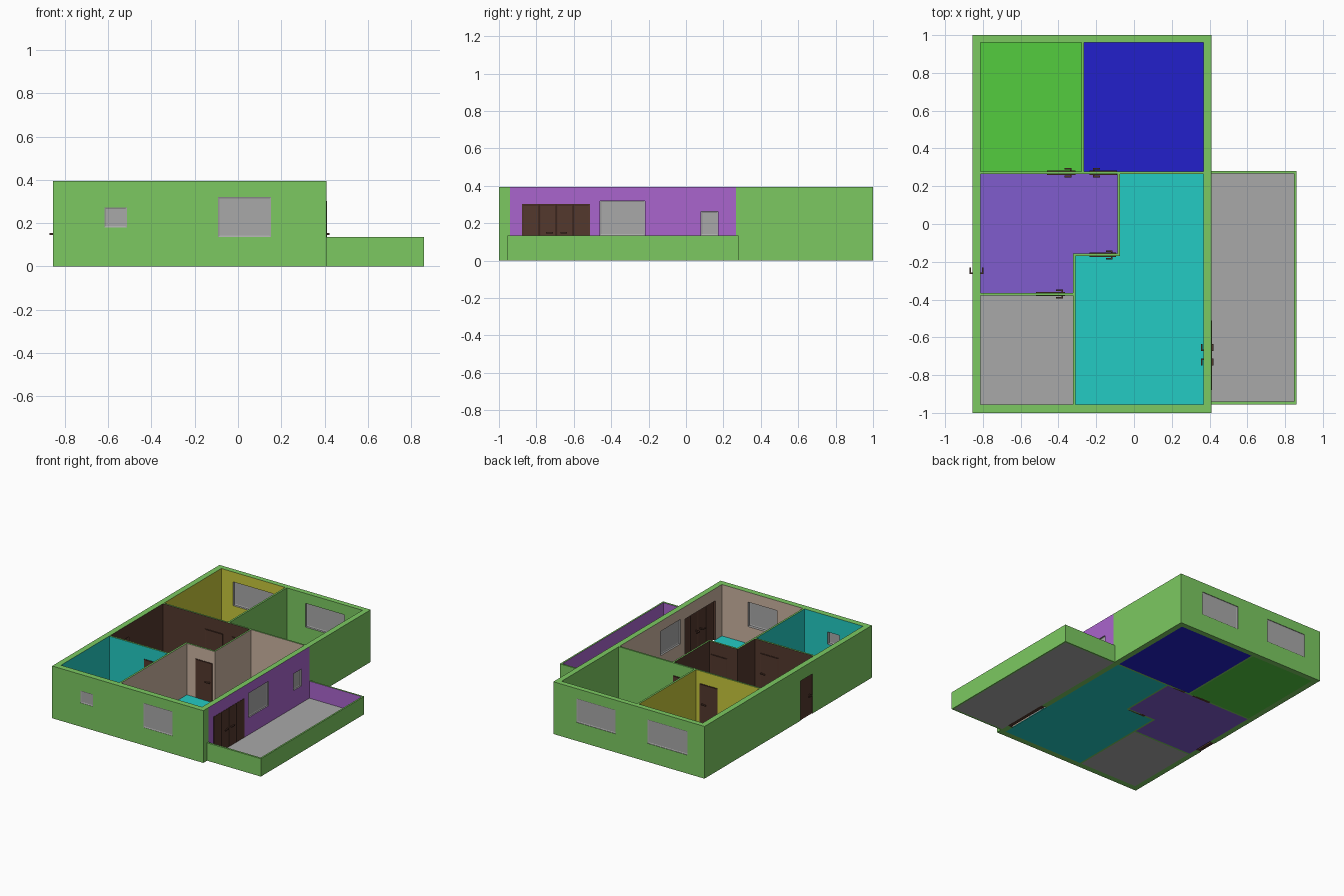
import bpy, bmesh

if "Cube" in bpy.data.objects:
    bpy.data.objects.remove(bpy.data.objects["Cube"])

# ---- Colours (sRGB 0-255 converted to linear) ----
PALETTE = {
    "wall_green": (124, 201, 97), "terrace_purple": (170, 101, 205),
    "cream": (203, 180, 161), "olive_yellow": (200, 200, 59),
    "dark_brown": (84, 56, 45), "turquoise": (35, 203, 196),
    "grey": (169, 169, 169), "grass_green": (83, 204, 63),
    "deep_blue": (34, 32, 203), "violet": (128, 92, 205),
}


def linear(v):
    v /= 255
    return v / 12.92 if v <= 0.04045 else ((v + 0.055) / 1.055) ** 2.4


NAMES = list(PALETTE)
MATS = []
for n in NAMES:
    m = bpy.data.materials.new(n)
    m.diffuse_color = (*[linear(c) for c in PALETTE[n]], 1)
    m.use_nodes = True
    m.node_tree.nodes["Principled BSDF"].inputs["Base Color"].default_value = m.diffuse_color
    MATS.append(m)


def finish(name, bm, mat=None):
    """Store a bmesh as an object; one material, or the whole palette."""
    me = bpy.data.meshes.new(name)
    bmesh.ops.recalc_face_normals(bm, faces=bm.faces[:])
    bm.to_mesh(me)
    bm.free()
    for m in ([MATS[NAMES.index(mat)]] if mat else MATS):
        me.materials.append(m)
    ob = bpy.data.objects.new(name, me)
    bpy.context.collection.objects.link(ob)
    return ob


def add_box(bm, lo, hi, mat_index=0):
    verts = bmesh.ops.create_cube(bm, size=1)["verts"]
    for v in verts:
        v.co = [(a + b) / 2 + c * (b - a) for a, b, c in zip(lo, hi, v.co)]
    faces = {f for v in verts for f in v.link_faces}
    for f in faces:
        f.material_index = mat_index
    return faces


def prism(name, loops, height, mat=None):
    """Upright solid from plan loops [(points, colour per side)]; inner loops are holes."""
    bm = bmesh.new()
    rings = {0: [], 1: []}
    for pts, cols in loops:
        low, high = [[bm.verts.new((x, y, z)) for x, y in pts] for z in (0, height)]
        for i in range(len(pts)):
            j = (i + 1) % len(pts)
            f = bm.faces.new((low[i], low[j], high[j], high[i]))
            if not mat:
                f.material_index = NAMES.index(cols if isinstance(cols, str) else cols[i])
        for k, ring in enumerate((low, high)):
            rings[k] += [bm.edges.get((ring[i], ring[i - 1])) for i in range(len(ring))]
    for k in rings:
        bmesh.ops.triangle_fill(bm, edges=rings[k], use_beauty=True)
    return finish(name, bm, mat)


def oriented(axis, a, c, z):
    """Point from distance along a wall (a) and across it (c)."""
    return (a, c, z) if axis == "x" else (c, a, z)


def panel(name, axis, a0, a1, z0, z1, c0, c1, mat, parts=1, rim=0.01):
    """Slab with recessed panels on both faces, used for doors and windows."""
    bm = bmesh.new()
    step = (a1 - a0) / parts
    ci = 1 if axis == "x" else 0
    for i in range(parts):
        add_box(bm, oriented(axis, a0 + i * step, c0, z0),
                oriented(axis, a0 + (i + 1) * step, c1, z1))
    bmesh.ops.recalc_face_normals(bm, faces=bm.faces[:])
    flat = [f for f in bm.faces if abs(f.normal[ci]) > 0.9]
    bmesh.ops.inset_individual(bm, faces=flat, thickness=rim, depth=-0.003)
    return finish(name, bm, mat)


def handle(name, axis, a, c, half, direction):
    """Spindle through the door with a lever on each side."""
    bm = bmesh.new()
    r, z = 0.004, 0.15

    def bar(p0, p1, q0, q1):
        add_box(bm, oriented(axis, min(p0, p1), q0, z - r),
                oriented(axis, max(p0, p1), q1, z + r))
    bar(a - r, a + r, c - half, c + half)
    for s in (-1, 1):
        e = c + s * half
        bar(a - direction * r, a + direction * 0.032, e - r, e + r)
    finish(name, bm, "dark_brown")


def rect(x0, y0, x1, y1):
    return [(x0, y0), (x1, y0), (x1, y1), (x0, y1)]


# ---- Room plans: outline, wall colour, floor colour ----
ROOMS = {
    "left_bedroom": (rect(-0.812, 0.278, -0.278, 0.96), "olive_yellow", "grass_green"),
    "right_bedroom": (rect(-0.264, 0.278, 0.368, 0.96), "wall_green", "deep_blue"),
    "bathroom": (rect(-0.812, -0.955, -0.323, -0.378), "turquoise", "grey"),
    "hall": ([(-0.812, -0.364), (-0.323, -0.364), (-0.323, -0.156), (-0.087, -0.156),
              (-0.087, 0.265), (-0.812, 0.265)], "dark_brown", "violet"),
    "living_room": ([(-0.309, -0.955), (0.368, -0.955), (0.368, 0.265), (-0.075, 0.265),
                     (-0.075, -0.17), (-0.309, -0.17)], "cream", "turquoise"),
}
H = 0.395

# ---- House walls, with the purple stretch facing the terrace ----
outline = [(-0.855, -1), (0.41, -1), (0.41, -0.94), (0.41, 0.267), (0.41, 1), (-0.855, 1)]
g = "wall_green"
sides = [g, g, "terrace_purple", g, g, g]
walls = prism("house_walls", [(outline, sides)] + [(p, w) for p, w, _ in ROOMS.values()], H)

# ---- Floors ----
for room, (pts, _, floor) in ROOMS.items():
    prism(room + "_floor", [(pts, floor)], 0.006, floor)
prism("terrace_floor", [(rect(0.41, -0.94, 0.848, 0.267), "grey")], 0.006, "grey")

# ---- Terrace parapet, purple inside ----
p = "terrace_purple"
prism("terrace_parapet",
      [([(0.41, -0.955), (0.86, -0.955), (0.86, 0.28), (0.41, 0.28),
         (0.41, 0.267), (0.848, 0.267), (0.848, -0.94), (0.41, -0.94)],
        [g, g, g, g, p, p, p, g])], 0.135)

# ---- Outer openings: axis, start, end, bottom, top, wall centre, pane range ----
WINDOWS = {
    "bathroom_window": ("x", -0.617, -0.514, 0.18, 0.272, -0.98, -0.998, -0.978),
    "front_window": ("x", -0.092, 0.152, 0.135, 0.32, -0.98, -0.998, -0.978),
    "right_bedroom_window": ("x", -0.109, 0.217, 0.14, 0.32, 0.98, 0.976, 0.996),
    "left_bedroom_window": ("x", -0.713, -0.377, 0.14, 0.32, 0.98, 0.976, 0.996),
    "terrace_window": ("y", -0.46, -0.22, 0.135, 0.32, 0.39, 0.382, 0.4),
    "terrace_small_window": ("y", 0.08, 0.172, 0.135, 0.262, 0.39, 0.382, 0.4),
}
OUTER_DOORS = {
    "terrace_door": ("y", -0.878, -0.512, 0, 0.302, 0.39, 0.384, 0.412, 4),
    "side_door": ("y", -0.29, -0.145, 0, 0.3, -0.834, -0.85, -0.825, 1),
}
bm = bmesh.new()
for d, mat in ((WINDOWS, "grey"), (OUTER_DOORS, "dark_brown")):
    for axis, a0, a1, z0, z1, c, *_ in d.values():
        add_box(bm, oriented(axis, a0, c - 0.035, z0 or -0.02),
                oriented(axis, a1, c + 0.035, z1), NAMES.index(mat))
cutter = finish("opening_cutter", bm)
cutter.hide_render = True
mod = walls.modifiers.new("openings", "BOOLEAN")
mod.operation = "DIFFERENCE"
mod.solver = "EXACT"
mod.object = cutter
bpy.context.view_layer.objects.active = walls
bpy.ops.object.modifier_apply(modifier=mod.name)
bpy.data.objects.remove(cutter)

for name, (axis, a0, a1, z0, z1, c, c0, c1) in WINDOWS.items():
    panel(name, axis, a0, a1, z0, z1, c0, c1, "grey")
for name, (axis, a0, a1, z0, z1, c, c0, c1, parts) in OUTER_DOORS.items():
    panel(name, axis, a0, a1, z0, z1, c0, c1, "dark_brown", parts, 0.012)
handle("side_door_handle", "y", -0.262, -0.835, 0.033, 1)
handle("terrace_door_handle_front", "y", -0.716, 0.388, 0.03, -1)
handle("terrace_door_handle_back", "y", -0.668, 0.388, 0.03, 1)

# ---- Inner doors: start, end, wall centre, handle position, lever direction ----
for room, a0, a1, c, h, s in (
        ("left_bedroom", -0.46, -0.31, 0.2715, -0.336, -1),
        ("right_bedroom", -0.235, -0.09, 0.2715, -0.212, 1),
        ("living_room", -0.235, -0.095, -0.163, -0.117, -1),
        ("bathroom", -0.52, -0.365, -0.371, -0.38, -1)):
    panel(room + "_door", "x", a0, a1, 0, 0.3, c - 0.011, c + 0.011, "dark_brown", 1, 0.014)
    handle(room + "_door_handle", "x", h, c, 0.02, s)
